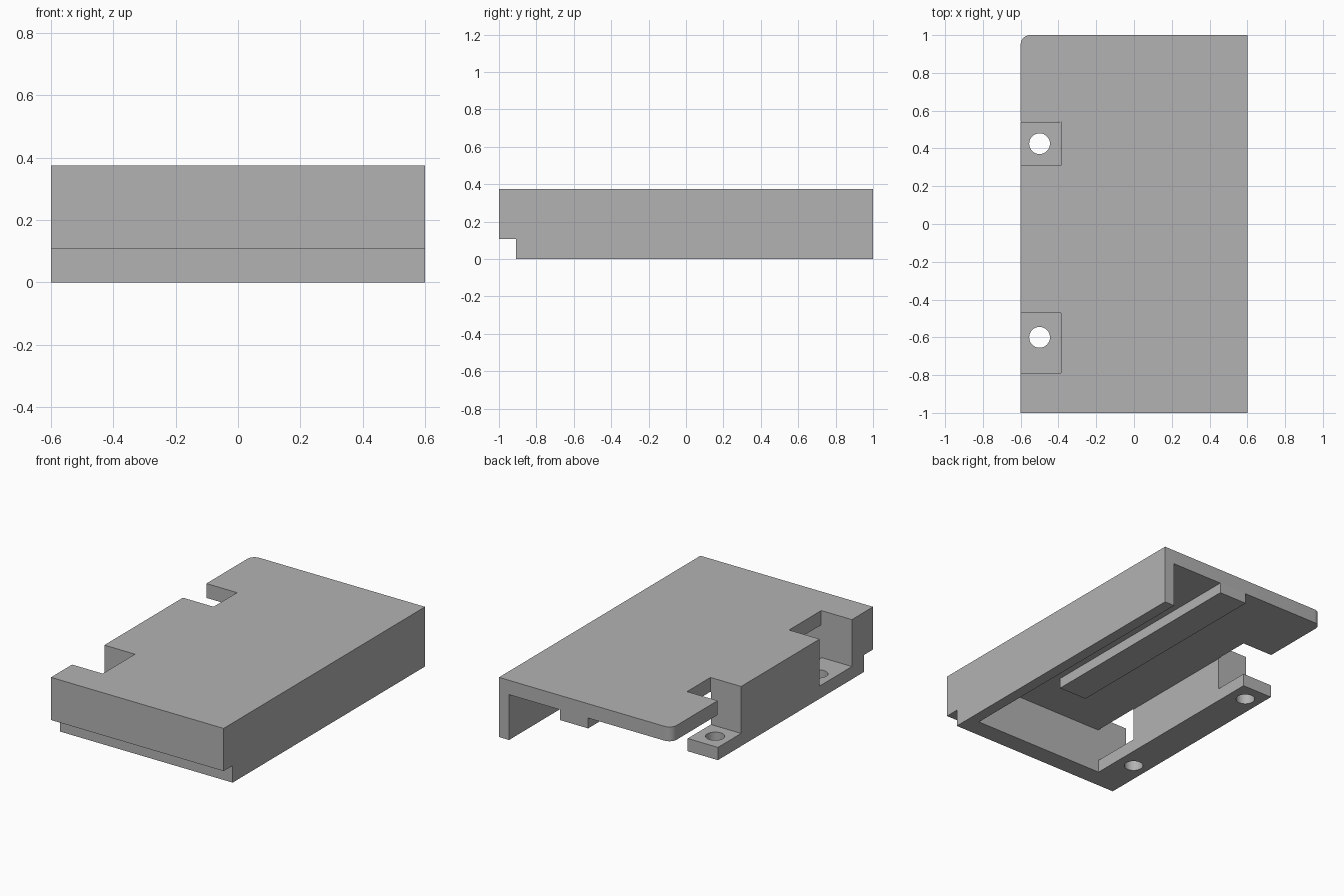
import bpy, bmesh, math

cube = bpy.data.objects.get("Cube")
if cube:
    bpy.data.objects.remove(cube)

grey = bpy.data.materials.new("plain_grey")
grey.use_nodes = True
colour = (0.45, 0.45, 0.45, 1)
grey.diffuse_color = colour
grey.node_tree.nodes["Principled BSDF"].inputs["Base Color"].default_value = colour


def prism(name, outline, z0, z1):
    """Extrude a plan outline from z0 to z1."""
    bm = bmesh.new()
    base = bm.faces.new([bm.verts.new((x, y, z0)) for x, y in outline])
    top = bmesh.ops.extrude_face_region(bm, geom=[base])["geom"]
    verts = [v for v in top if isinstance(v, bmesh.types.BMVert)]
    bmesh.ops.translate(bm, vec=(0, 0, z1 - z0), verts=verts)
    bmesh.ops.recalc_face_normals(bm, faces=bm.faces)
    mesh = bpy.data.meshes.new(name)
    bm.to_mesh(mesh)
    bm.free()
    mesh.materials.append(grey)
    ob = bpy.data.objects.new(name, mesh)
    bpy.context.collection.objects.link(ob)
    return ob


def box(name, x0, x1, y0, y1, z0, z1):
    return prism(name, [(x0, y0), (x1, y0), (x1, y1), (x0, y1)], z0, z1)


def arc(cx, cy, r, start, end, steps):
    angles = [math.radians(start + (end - start) * i / steps) for i in range(steps + 1)]
    return [(cx + r * math.cos(a), cy + r * math.sin(a)) for a in angles]


def cut(target, cutter):
    """Subtract the cutter, bake the result and drop the cutter."""
    mod = target.modifiers.new("cut", "BOOLEAN")
    mod.operation, mod.solver, mod.object = "DIFFERENCE", "EXACT", cutter
    bpy.context.view_layer.update()
    evaluated = target.evaluated_get(bpy.context.evaluated_depsgraph_get())
    mesh = bpy.data.meshes.new_from_object(evaluated)
    target.modifiers.clear()
    target.data = mesh
    bpy.data.objects.remove(cutter)


HALF_W, TOP, CEILING = 0.6, 0.375, 0.285
FLANGE_X, FLANGE_TOP = -0.39, 0.08

# Solid housing with one rounded back corner
outline = [(-HALF_W, -1), (HALF_W, -1), (HALF_W, 1)]
outline += arc(-HALF_W + 0.05, 0.95, 0.05, 90, 180, 10)
housing = prism("housing", outline, 0, TOP)

# Step under the front edge
cut(housing, box("front_step", -1, 1, -1.2, -0.91, -0.2, 0.107))

# Cavity open at the bottom and back
cut(housing, prism("cavity", [
    (0.53, 1.2), (-1, 1.2), (-1, 0.54), (FLANGE_X, 0.54),
    (FLANGE_X, -0.79), (0.53, -0.79)], -0.2, CEILING))

# Screw notches above the flange, with a hole through each
for y0, y1, hole_y in ((-0.79, -0.47, -0.6), (0.31, 0.543, 0.425)):
    cut(housing, box("notch", -1, FLANGE_X + 0.003, y0, y1, FLANGE_TOP, 1))
    cut(housing, prism("hole", arc(-0.5, hole_y, 0.055, 0, 360, 32)[:-1], -0.2, 0.2))

# Rib along the ceiling
rib = box("ceiling_rib", -0.02, 0.175, -0.47, 1, 0.22, CEILING)

# Smooth round surfaces, keep edges sharp
bpy.ops.object.select_all(action="DESELECT")
housing.select_set(True)
bpy.context.view_layer.objects.active = housing
bpy.ops.object.shade_smooth_by_angle(angle=math.radians(30))
